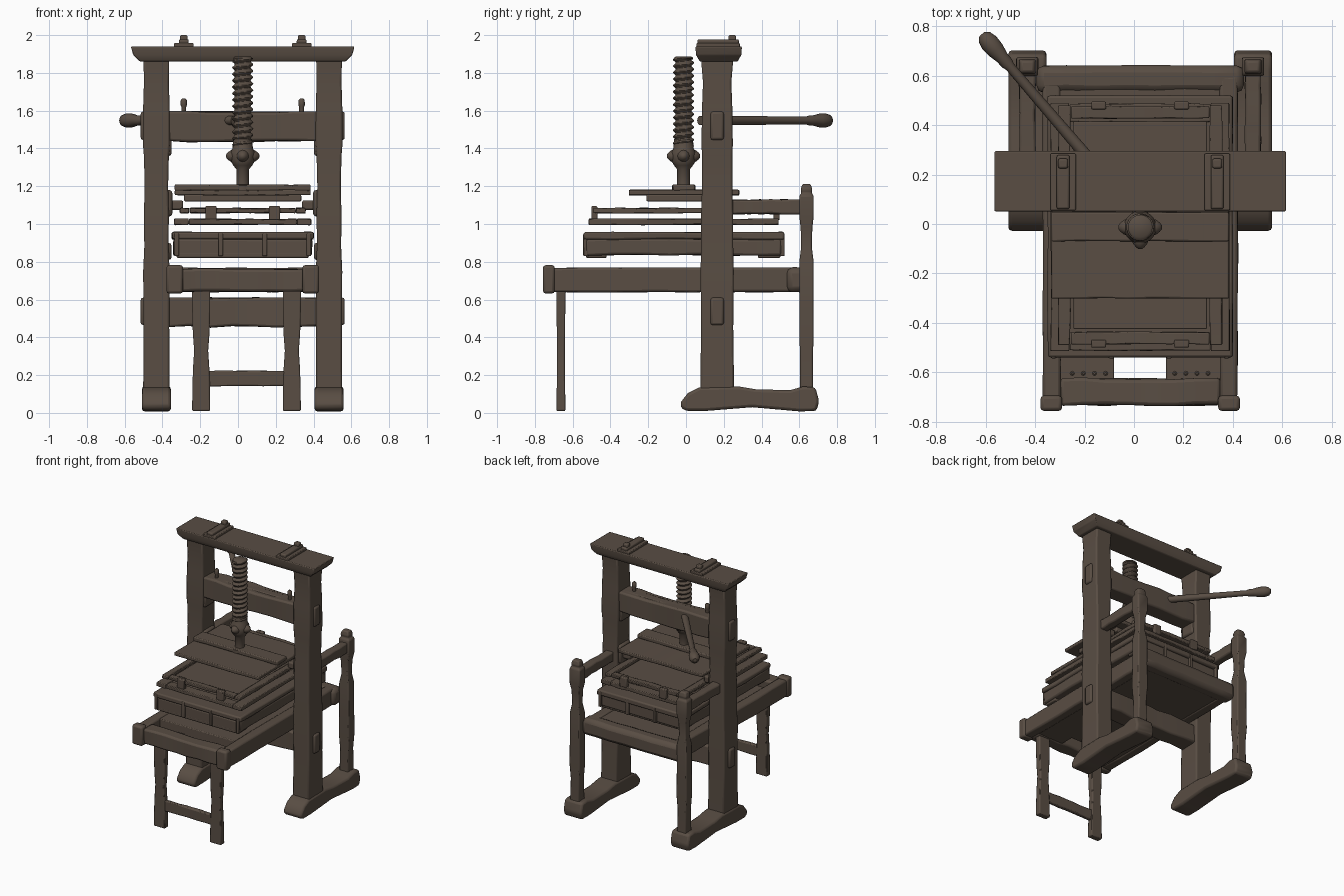
import bpy, bmesh, math, random
from mathutils import Vector

random.seed(4)
if "Cube" in bpy.data.objects:
    bpy.data.objects.remove(bpy.data.objects["Cube"], do_unlink=True)

wood = bpy.data.materials.new("dark_brown_wood")
wood.use_nodes = True
COLOUR = (0.1, 0.075, 0.057, 1)
wood.diffuse_color = COLOUR
wood.node_tree.nodes["Principled BSDF"].inputs["Base Color"].default_value = COLOUR
CX = 0.025  # middle of the frame
SIDES = (("right", -1), ("left", 1))


def finish(name, bm, bevel=0.0):
    bmesh.ops.recalc_face_normals(bm, faces=bm.faces)
    mesh = bpy.data.meshes.new(name)
    bm.to_mesh(mesh)
    bm.free()
    mesh.materials.append(wood)
    ob = bpy.data.objects.new(name, mesh)
    bpy.context.collection.objects.link(ob)
    if bevel:
        mod = ob.modifiers.new("worn_edges", 'BEVEL')
        mod.width, mod.segments, mod.limit_method = bevel, 2, 'ANGLE'
    bpy.ops.object.select_all(action='DESELECT')
    bpy.context.view_layer.objects.active = ob
    ob.select_set(True)
    bpy.ops.object.shade_smooth_by_angle(angle=math.radians(40))
    return ob


def skin(bm, rings):
    """Join equal rings of points into a closed tube."""
    loops = [[bm.verts.new(p) for p in ring] for ring in rings]
    n = len(loops[0])
    for a, b in zip(loops, loops[1:]):
        for i in range(n):
            j = (i + 1) % n
            bm.faces.new((a[i], a[j], b[j], b[i]))
    bm.faces.new(loops[0])
    bm.faces.new(loops[-1])


def timber(name, x, y, z, bevel=0.01, wear=0.0):
    """Box beam; wear makes its long sides slightly uneven."""
    span = (x, y, z)
    size = [b - a for a, b in span]
    long = size.index(max(size))
    u, v = [k for k in range(3) if k != long]
    steps = 7 if wear else 1
    rings = []
    for s in range(steps + 1):
        ring = []
        for i, j in ((0, 0), (1, 0), (1, 1), (0, 1)):
            p = [0, 0, 0]
            p[long] = span[long][0] + size[long] * s / steps
            p[u] = span[u][i] + random.uniform(0, wear) * (1 - 2 * i)
            p[v] = span[v][j] + random.uniform(0, wear) * (1 - 2 * j)
            ring.append(p)
        rings.append(ring)
    bm = bmesh.new()
    skin(bm, rings)
    return finish(name, bm, bevel)


def plank(name, profile, x, bevel=0.01):
    """Side profile (y, z) extruded across x."""
    bm = bmesh.new()
    skin(bm, [[(xx, y, z) for y, z in profile] for xx in x])
    return finish(name, bm, bevel)


def square_turned(name, cx, cy, sections, bevel=0.01):
    """Upright with square sections given as (z, half x, half y)."""
    bm = bmesh.new()
    skin(bm, [[(cx + i * hx, cy + j * hy, z) for i, j in ((-1, -1), (1, -1), (1, 1), (-1, 1))]
              for z, hx, hy in sections])
    return finish(name, bm, bevel)


def lathe(name, start, direction, sections, sides=20):
    """Round part along a direction, sections as (distance, radius)."""
    d = Vector(direction).normalized()
    q = d.to_track_quat('Z', 'Y')
    bm = bmesh.new()
    skin(bm, [[Vector(start) + d * t + q @ Vector((r * math.cos(a), r * math.sin(a), 0))
               for a in (math.tau * i / sides for i in range(sides))] for t, r in sections])
    return finish(name, bm)


def frame(name, x, y, z, border):
    """Flat rectangular frame of four rails."""
    for s, (a, b) in (("right", (x[0], x[0] + border)), ("left", (x[1] - border, x[1]))):
        timber(f"{name}_{s}_rail", (a, b), y, z, 0.005, 0.006)
    inner = (x[0] + border, x[1] - border)
    for s, (a, b) in (("front", (y[0], y[0] + border)), ("back", (y[1] - border, y[1]))):
        timber(f"{name}_{s}_rail", inner, (a, b), z, 0.005, 0.006)


def around(half, centre=CX):
    return (centre - half, centre + half)


# Side frames: foot, main post, rear post and arm
FOOT = [(-0.03, 0.03), (-0.025, 0.06), (0.01, 0.105), (0.07, 0.135), (0.28, 0.14), (0.37, 0.125),
        (0.55, 0.12), (0.62, 0.14), (0.685, 0.135), (0.705, 0.06), (0.69, 0.01),
        (0.6, 0.008), (0.35, 0.03), (0.1, 0.01), (0, 0.01)]
POST = [(0.1, 0.07, 0.09), (0.45, 0.068, 0.085), (0.75, 0.07, 0.088), (0.88, 0.064, 0.085),
        (1.05, 0.066, 0.085), (1.2, 0.062, 0.08), (1.36, 0.066, 0.08), (1.42, 0.071, 0.083),
        (1.62, 0.07, 0.08), (1.75, 0.066, 0.075), (1.87, 0.068, 0.085)]
REAR = [(0.1, 0.04, 0.036), (0.3, 0.036, 0.034), (0.42, 0.045, 0.038), (0.6, 0.042, 0.037),
        (0.8, 0.042, 0.038), (0.88, 0.028, 0.028), (0.98, 0.032, 0.031), (1.04, 0.044, 0.038),
        (1.15, 0.044, 0.038), (1.165, 0.03, 0.026), (1.18, 0.036, 0.032), (1.212, 0.026, 0.022)]
for side, s in SIDES:
    px = CX + s * 0.457
    plank(f"{side}_foot", FOOT, around(0.077, px), 0.015)
    square_turned(f"{side}_main_post", px, 0.165, POST)
    square_turned(f"{side}_rear_post", px, 0.638, REAR, 0.008)
    timber(f"{side}_arm", around(0.036, px), (0.22, 0.62), (1.05, 1.132), 0.01, 0.006)
    timber(f"{side}_platen_guide", around(0.045, CX + s * 0.36), (0.12, 0.2), (1.075, 1.125))
    timber(f"{side}_guide_block", around(0.022, CX + s * 0.395), (0.1, 0.23), (1.04, 1.18), 0.015)
    # corner braces below the upper beam and beside the coffin
    for label, z in (("upper", 1.4), ("lower", 0.85)):
        timber(f"{side}_{label}_brace", around(0.018, CX + s * 0.395), (0.1, 0.22),
               (z - 0.04, z + 0.05), 0.014)

# Cross beams with through tenons
for label, z0, z1 in (("upper", 1.43, 1.6), ("lower", 0.45, 0.615)):
    timber(f"{label}_cross_beam", around(0.4), (0.09, 0.235), (z0, z1), 0.012, 0.012)
    timber(f"{label}_tenon", around(0.54), (0.13, 0.2), (z0 + 0.015, z1 - 0.005), 0.012)

# Flared cap beam with wedge blocks and pegs
bm = bmesh.new()
skin(bm, [[(CX + i * hx, 0.173 + j * hy, z) for i, j in ((-1, -1), (1, -1), (1, 1), (-1, 1))]
          for z, hx, hy in ((1.86, 0.545, 0.1), (1.895, 0.58, 0.12), (1.94, 0.592, 0.123))])
finish("cap_beam", bm, 0.006)
for side, s in SIDES:
    x = CX + s * 0.312
    timber(f"{side}_cap_base", around(0.052, x), (0.055, 0.285), (1.935, 1.958), 0.005)
    timber(f"{side}_cap_wedge", around(0.026, x), (0.06, 0.28), (1.95, 1.978), 0.008)
    timber(f"{side}_cap_peg", around(0.02, x), (0.225, 0.265), (1.95, 2.0), 0.008)
    lathe(f"{side}_beam_peg", (x, 0.15, 1.58), (0, 0, 1),
          [(0, 0.013), (0.04, 0.013), (0.05, 0.017), (0.075, 0.016), (0.085, 0.008)], 12)

# Threaded screw with collar, knobs and spindle
SY = -0.013
bm = bmesh.new()
rings = []
for k in range(121):
    z = 1.41 + 0.47 * k / 120
    rings.append([])
    for i in range(24):
        a = math.tau * i / 24
        r = 0.049 + 0.007 * math.sin(math.tau * z / 0.034 - a)
        rings[-1].append((CX + r * math.cos(a), SY + r * math.sin(a), z))
skin(bm, rings)
finish("screw_thread", bm)
lathe("screw_collar", (CX, SY, 1.18), (0, 0, 1),
      [(0, 0.06), (0.025, 0.06), (0.03, 0.034), (0.11, 0.034), (0.13, 0.05), (0.15, 0.062),
       (0.2, 0.066), (0.22, 0.054), (0.27, 0.05)])
lathe("screw_tip", (CX, SY, 1.87), (0, 0, 1), [(0, 0.05), (0.01, 0.05), (0.018, 0.04)])
for k in range(4):
    a = math.tau * k / 4
    lathe(f"collar_knob_{k + 1}", (CX + 0.045 * math.cos(a), SY + 0.045 * math.sin(a), 1.36),
          (math.cos(a), math.sin(a), 0), [(0, 0.034), (0.02, 0.03), (0.035, 0.018), (0.043, 0.008)], 12)

# Pull handle through the upper beam
lathe("pull_handle", (-0.02, 0.075, 1.548), (-0.575, 0.67, 0),
      [(0, 0.024), (0.3, 0.024), (0.74, 0.02), (0.76, 0.026), (0.79, 0.027), (0.83, 0.036),
       (0.87, 0.038), (0.9, 0.03), (0.915, 0.014)])

# Platen
timber("platen", around(0.36), (-0.303, 0.283), (1.15, 1.182), 0.006, 0.004)
timber("platen_strip", around(0.36), (-0.072, 0.05), (1.175, 1.21), 0.007, 0.004)
timber("platen_underside", around(0.31), (-0.21, 0.21), (1.12, 1.155), 0.006)

# Tympan frame, lower frame and their hinges
frame("tympan", around(0.335), (-0.49, 0.48), (1.055, 1.087), 0.055)
timber("tympan_panel", around(0.27), (-0.425, 0.415), (1.058, 1.072), 0.004)
frame("lower_frame", around(0.365), (-0.515, 0.49), (0.993, 1.03), 0.08)
timber("lower_frame_panel", around(0.3), (-0.45, 0.43), (1.0, 1.018), 0.004)
for side, s in SIDES:
    for end, y in (("front", -0.485), ("back", 0.48)):
        timber(f"{side}_{end}_hinge", around(0.03, CX + s * 0.168), around(0.016, y),
               (1.02, 1.095), 0.006)

# Coffin with lip and front struts
timber("coffin", around(0.37), (-0.53, 0.505), (0.83, 0.925), 0.012, 0.008)
timber("coffin_lip", around(0.378), (-0.54, 0.52), (0.915, 0.96), 0.01, 0.006)
for k in range(4):
    x = CX - 0.35 + k * 0.2333
    for end, y in (("front", -0.53), ("back", 0.508)):
        timber(f"coffin_{end}_strut_{k + 1}", around(0.012, x), around(0.014, y), (0.83, 0.95), 0.005)
for end, y in (("front", (-0.53, -0.42)), ("back", (0.38, 0.5))):
    timber(f"coffin_{end}_skid", around(0.35), y, (0.82, 0.85), 0.008)

# Bed: rails, end beams, floor and corner blocks
for side, s in SIDES:
    timber(f"{side}_bed_rail", around(0.04, CX + s * 0.358), (-0.72, 0.6), (0.637, 0.772), 0.012, 0.006)
    timber(f"{side}_bed_block", around(0.044, CX + s * 0.36), (-0.757, -0.695), (0.632, 0.782), 0.014)
    timber(f"{side}_bed_plate", around(0.115, CX + s * 0.22), (-0.64, -0.48), (0.645, 0.7), 0.006)
    for k in range(4):
        lathe(f"{side}_plate_nail_{k + 1}", (CX + s * (0.14 + 0.045 * k), -0.605, 0.695), (0, 0, 1),
              [(0, 0.009), (0.01, 0.009), (0.014, 0.004)], 8)
timber("bed_front_beam", around(0.325), (-0.74, -0.62), (0.637, 0.765), 0.014, 0.012)
timber("bed_back_beam", around(0.42), (0.53, 0.645), (0.637, 0.772), 0.03, 0.006)
timber("bed_floor", around(0.33), (-0.53, 0.56), (0.645, 0.76), 0.006)

# Front legs and stretcher
LEG = [(0.01, 0.048, 0.024), (0.15, 0.046, 0.022), (0.24, 0.043, 0.021), (0.33, 0.037, 0.021),
       (0.42, 0.044, 0.022), (0.56, 0.048, 0.023), (0.65, 0.048, 0.023)]
for side, s in SIDES:
    square_turned(f"{side}_front_leg", 0.045 + s * 0.24, -0.662, LEG, 0.007)
timber("front_leg_stretcher", (-0.16, 0.25), (-0.68, -0.645), (0.14, 0.225), 0.007, 0.005)
